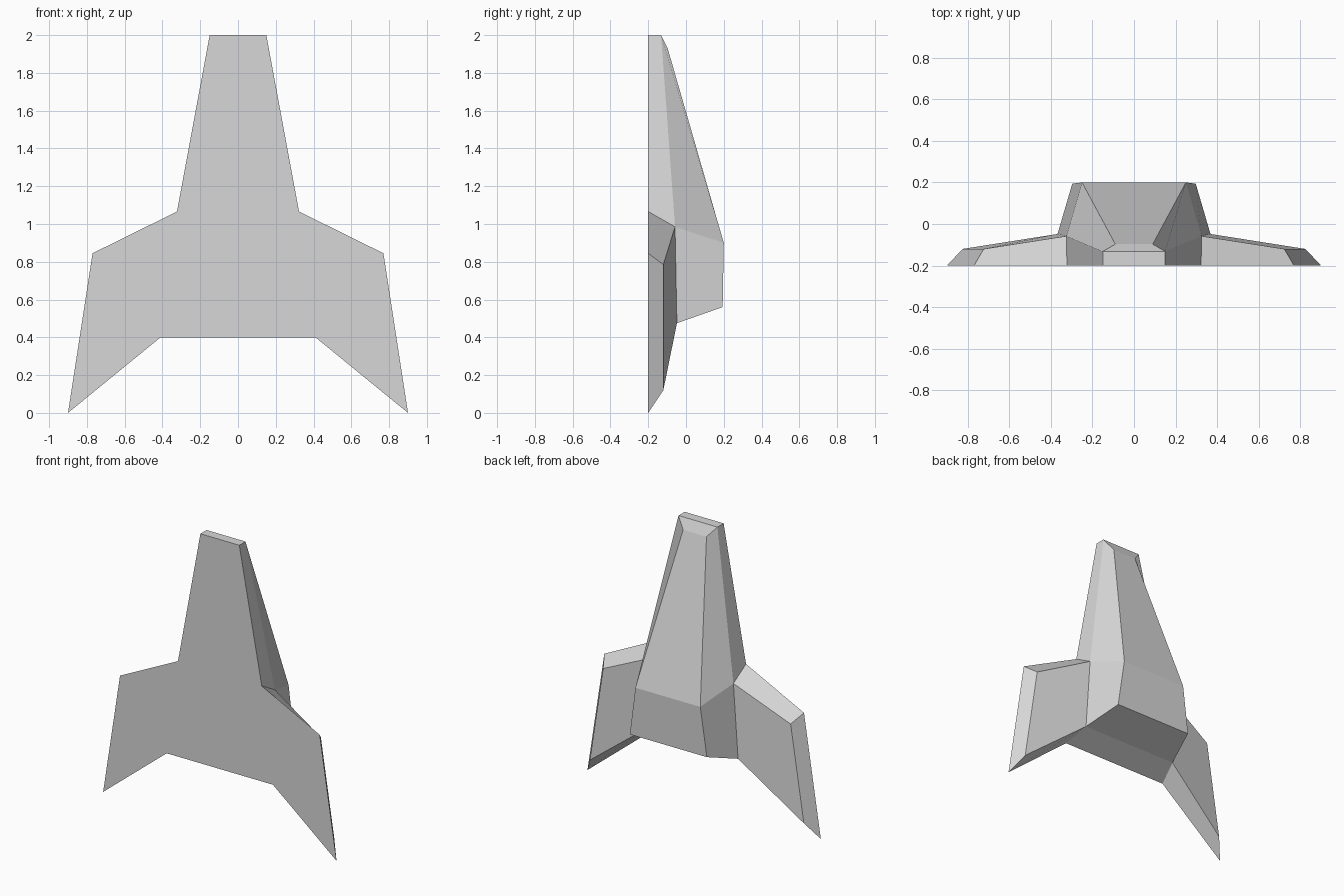
import bpy, bmesh

if "Cube" in bpy.data.objects:
    bpy.data.objects.remove(bpy.data.objects["Cube"], do_unlink=True)

# One plain grey for the whole hull
grey = bpy.data.materials.new("light_grey")
grey.use_nodes = True
COLOUR = (0.68, 0.68, 0.68, 1)
grey.diffuse_color = COLOUR
grey.node_tree.nodes["Principled BSDF"].inputs["Base Color"].default_value = COLOUR

# Corners of the left half
CORNERS = {
    # flat front outline
    "tip": (0.15, -0.2, 2.0),
    "shoulder": (0.323, -0.2, 1.066),
    "wing_top": (0.77, -0.2, 0.845),
    "wing_tip": (0.9, -0.2, 0.0),
    "base": (0.41, -0.2, 0.4),
    # bevelled wing plate
    "tip_rear": (0.15, -0.132, 2.0),
    "root_top": (0.325, -0.058, 0.985),
    "plate_top": (0.723, -0.12, 0.785),
    "plate_tip": (0.825, -0.12, 0.12),
    "root_base": (0.368, -0.048, 0.475),
    # raised spine
    "ridge_tip": (0.09, -0.097, 1.93),
    "ridge_mid": (0.25, 0.2, 0.9),
    "ridge_base": (0.297, 0.194, 0.56),
}

# Faces found on both sides
SIDE_FACES = [
    ("tip", "shoulder", "root_top", "tip_rear"),
    ("shoulder", "wing_top", "plate_top", "root_top"),
    ("wing_top", "wing_tip", "plate_tip", "plate_top"),
    ("wing_tip", "base", "root_base", "plate_tip"),
    ("root_top", "plate_top", "plate_tip", "root_base"),
    ("tip_rear", "root_top", "ridge_mid", "ridge_tip"),
    ("root_top", "root_base", "ridge_base", "ridge_mid"),
]

# Strips that bridge the two sides, followed around the spine
STRIP = ["tip", "tip_rear", "ridge_tip", "ridge_mid", "ridge_base", "root_base", "base"]
FRONT = ["tip", "shoulder", "wing_top", "wing_tip", "base"]

bm = bmesh.new()
left = {name: bm.verts.new(p) for name, p in CORNERS.items()}
right = {name: bm.verts.new((-x, y, z)) for name, (x, y, z) in CORNERS.items()}

for names in SIDE_FACES:
    bm.faces.new([left[n] for n in names])
    bm.faces.new([right[n] for n in reversed(names)])
for a, b in zip(STRIP, STRIP[1:]):
    bm.faces.new((left[a], left[b], right[b], right[a]))
bm.faces.new([left[n] for n in reversed(FRONT)] + [right[n] for n in FRONT])
bmesh.ops.recalc_face_normals(bm, faces=bm.faces)

mesh = bpy.data.meshes.new("winged_hull")
bm.to_mesh(mesh)
bm.free()
mesh.materials.append(grey)
hull = bpy.data.objects.new("winged_hull", mesh)
bpy.context.collection.objects.link(hull)
